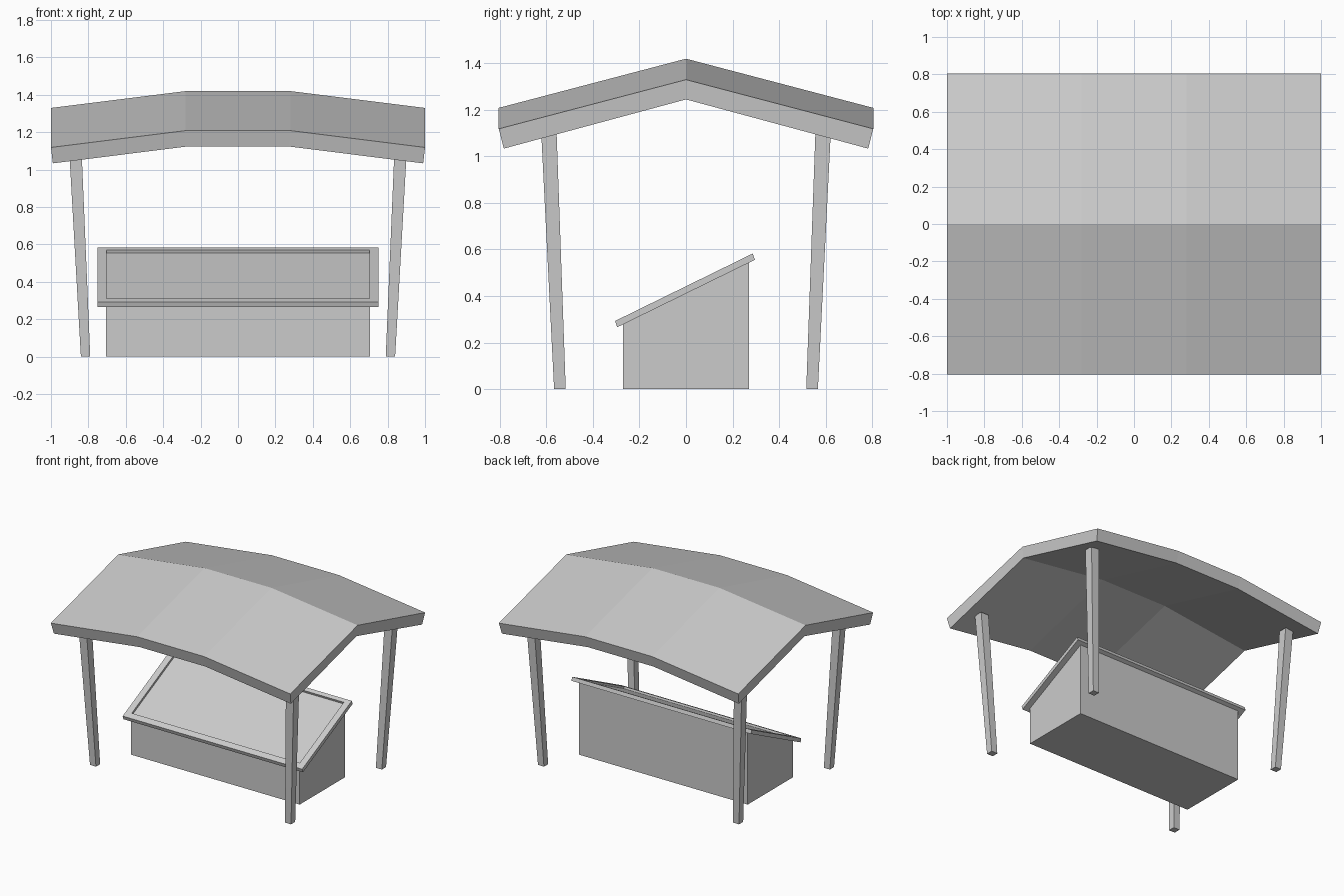
import bpy, bmesh

if "Cube" in bpy.data.objects:
    bpy.data.objects.remove(bpy.data.objects["Cube"])


def grid(xs, ys, height):
    """Open sheet of quads over the given x and y stations."""
    bm = bmesh.new()
    v = [[bm.verts.new((x, y, height(x, y))) for y in ys] for x in xs]
    for i in range(len(xs) - 1):
        for j in range(len(ys) - 1):
            bm.faces.new((v[i][j], v[i + 1][j], v[i + 1][j + 1], v[i][j + 1]))
    return bm


def extrude(bm, faces, move):
    """Extrude faces and place the new vertices with move(co)."""
    out = bmesh.ops.extrude_face_region(bm, geom=list(faces))
    for e in out["geom"]:
        if isinstance(e, bmesh.types.BMVert):
            e.co = move(e.co)


def finish(bm, name):
    bmesh.ops.recalc_face_normals(bm, faces=bm.faces[:])
    mesh = bpy.data.meshes.new(name)
    bm.to_mesh(mesh)
    bm.free()
    ob = bpy.data.objects.new(name, mesh)
    bpy.context.collection.objects.link(ob)
    return ob


def sign(a):
    return (a > 0) - (a < 0)


# Roof: faceted in x, gabled in y, thickened along its slope
def roof_top(x, y):
    return 1.42 - 0.125 * max(0, abs(x) - 0.28) - 0.2625 * abs(y)


def roof_under(co):
    dx = 0.01 if abs(co.x) > 0.9 else 0.005
    return (co.x - sign(co.x) * dx, co.y - sign(co.y) * 0.022, co.z - 0.085)


roof = grid((-1, -0.28, 0.28, 1), (-0.805, 0, 0.805), roof_top)
extrude(roof, roof.faces, roof_under)
finish(roof, "roof")

# Posts: tapered and leaning outwards
for sx, side in ((-1, "left"), (1, "right")):
    for sy, end in ((-1, "front"), (1, "back")):
        post = grid((sx * 0.79, sx * 0.84), (sy * 0.517, sy * 0.567),
                    lambda x, y: 0)

        def post_top(co):
            x = 0.902 if abs(co.x) > 0.81 else 0.836
            y = 0.622 if abs(co.y) > 0.54 else 0.556
            return (sx * x, sy * y, 1.095)

        extrude(post, post.faces, post_top)
        finish(post, f"{end}_{side}_post")

# Display bin: sloped top with three pockets
SLOPE = 0.49
xs = (-0.705, -0.67, -0.27, -0.2, 0.2, 0.27, 0.67, 0.705)
bin_bm = grid(xs, (-0.27, -0.245, 0.245, 0.27), lambda x, y: 0)
extrude(bin_bm, bin_bm.faces, lambda co: (co.x, co.y, 0.424 + SLOPE * co.y))
for cx in (-0.47, 0, 0.47):
    pocket = [f for f in bin_bm.faces
              if abs(f.calc_center_median().x - cx) < 0.05
              and abs(f.calc_center_median().y) < 0.05
              and f.calc_center_median().z > 0.3]
    extrude(bin_bm, pocket, lambda co: (co.x, co.y, co.z - 0.25))
finish(bin_bm, "display_bin")

# Rim: sloped frame around the bin top
rim = grid((-0.75, -0.702, 0.702, 0.75), (-0.305, -0.265, 0.26, 0.287),
           lambda x, y: 0.442 + SLOPE * y)
hole = min(rim.faces, key=lambda f: f.calc_center_median().xy.length)
bmesh.ops.delete(rim, geom=[hole], context="FACES")
extrude(rim, rim.faces, lambda co: (co.x, co.y + 0.009, co.z - 0.027))
finish(rim, "bin_rim")
